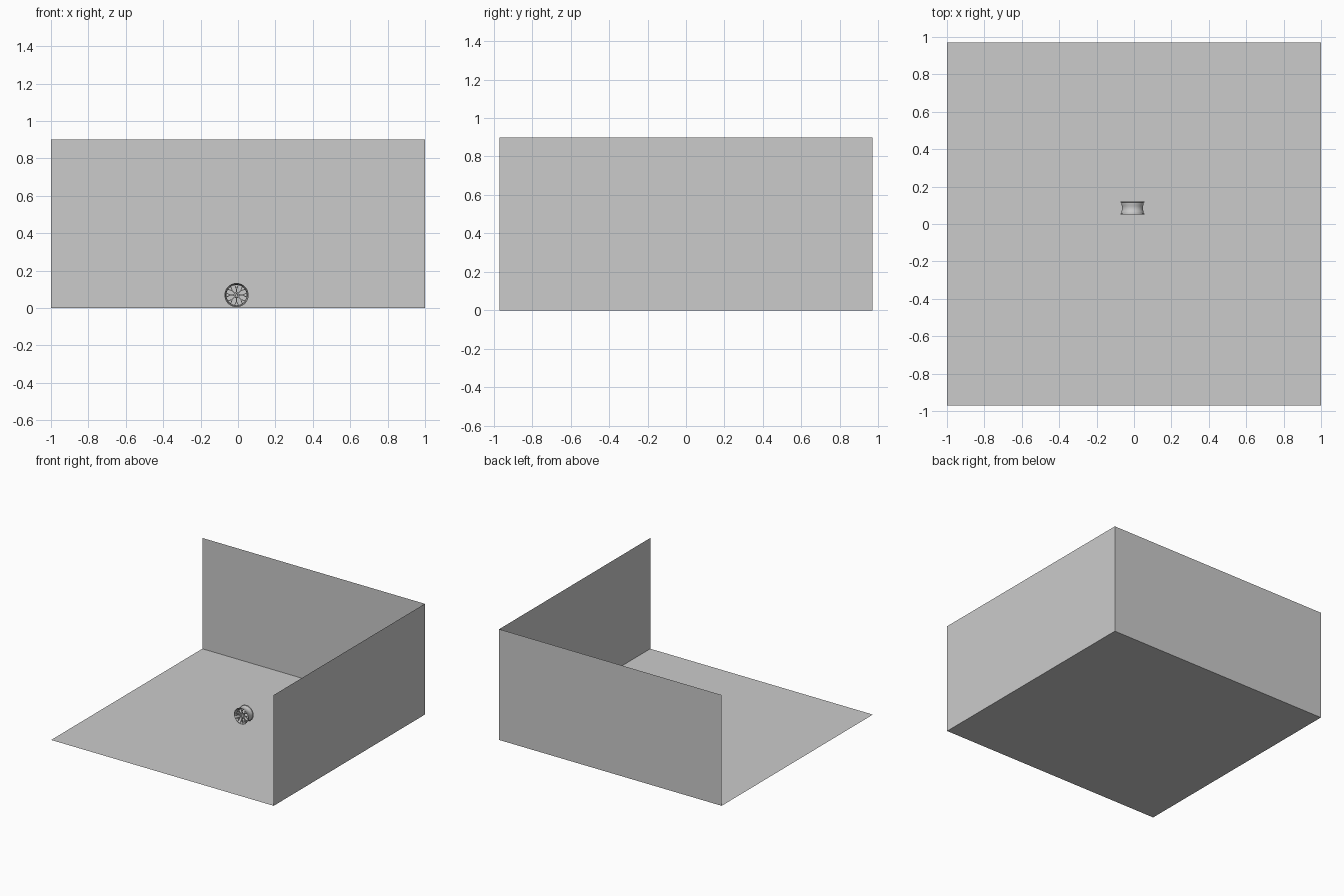
import bpy, math
from mathutils import Vector

if "Cube" in bpy.data.objects:
    bpy.data.objects.remove(bpy.data.objects["Cube"])

HX, HY, H = 1.0, 0.97, 0.9
CENTRE = Vector((-0.008, 0.086, 0.069))   # wheel hub position
R = 0.0645                                # rim radius


def mesh_object(name, verts, faces, smooth=False):
    me = bpy.data.meshes.new(name)
    me.from_pydata(verts, [], faces)
    me.update()
    ob = bpy.data.objects.new(name, me)
    bpy.context.collection.objects.link(ob)
    if smooth:
        bpy.ops.object.select_all(action='DESELECT')
        ob.select_set(True)
        bpy.context.view_layer.objects.active = ob
        bpy.ops.object.shade_smooth_by_angle(angle=math.radians(35))
    return ob


def polar(r, a, y):
    return CENTRE + Vector((r * math.cos(a), y, r * math.sin(a)))


def lathe(name, profile, n=64):
    """Spin a closed (radius, y) profile around the wheel axle."""
    m = len(profile)
    verts = [polar(r, 2 * math.pi * i / n, y) for i in range(n) for r, y in profile]
    faces = [(i * m + j, i * m + (j + 1) % m,
              (i + 1) % n * m + (j + 1) % m, (i + 1) % n * m + j)
             for i in range(n) for j in range(m)]
    return mesh_object(name, verts, faces, True)


def bar(p, q, w0, w1, depth, verts, faces):
    """Add one tapered spoke bar running from p to q, extruded along +y."""
    side = (q - p).cross(Vector((0, 1, 0))).normalized()
    b = len(verts)
    for pt, w in ((p, w0), (q, w1)):
        for s, d in ((-1, 0), (1, 0), (1, depth), (-1, depth)):
            verts.append(pt + side * s * w / 2 + Vector((0, d, 0)))
    faces += [(b + 3, b + 2, b + 1, b), (b + 4, b + 5, b + 6, b + 7)]
    faces += [(b + i, b + (i + 1) % 4, b + 4 + (i + 1) % 4, b + 4 + i) for i in range(4)]


# Display corner: floor, back wall and right wall are single sheets
quad = [(0, 1, 2, 3)]
mesh_object("floor", [(-HX, -HY, 0), (HX, -HY, 0), (HX, HY, 0), (-HX, HY, 0)], quad)
mesh_object("back_wall", [(-HX, HY, 0), (HX, HY, 0), (HX, HY, H), (-HX, HY, H)], quad)
mesh_object("right_wall", [(HX, HY, 0), (HX, -HY, 0), (HX, -HY, H), (HX, HY, H)], quad)

# Rim barrel with a flange at each end and a drop centre
lathe("rim_barrel", [
    (R, -0.034), (R, -0.031), (0.060, -0.029), (0.0595, -0.018), (0.056, -0.012),
    (0.056, 0.010), (0.0595, 0.018), (0.060, 0.029), (R, 0.031), (R, 0.034),
    (0.062, 0.034), (0.0575, 0.028), (0.0575, 0.018), (0.054, 0.010),
    (0.054, -0.012), (0.0565, -0.018), (0.0575, -0.028), (0.062, -0.034)])

# Hub with a centre bore cap
lathe("hub", [(0.007, -0.022), (0.008, -0.025), (0.014, -0.025), (0.016, -0.022),
              (0.016, -0.006), (0.007, -0.006)], 32)
lathe("centre_cap", [(0.0001, -0.023), (0.0065, -0.023), (0.0072, -0.021),
                     (0.0072, -0.008), (0.0001, -0.008)], 32)

# Eight forked spokes
verts, faces = [], []
SPOKES = 8
for k in range(SPOKES):
    a = 2 * math.pi * k / SPOKES
    fork = polar(0.032, a, -0.027)
    bar(polar(0.013, a, -0.024), fork, 0.006, 0.005, 0.009, verts, faces)
    for s in (-1, 1):
        bar(fork, polar(0.058, a + s * 0.2, -0.030), 0.004, 0.004, 0.008, verts, faces)
mesh_object("spokes", verts, faces)

# Lug nuts around the hub
for k in range(5):
    a = 2 * math.pi * k / 5 + math.pi / 2
    bpy.ops.mesh.primitive_cylinder_add(vertices=6, radius=0.0018, depth=0.004,
                                        location=polar(0.011, a, -0.0255),
                                        rotation=(math.pi / 2, 0, 0))
    bpy.context.object.name = "lug_nut"
